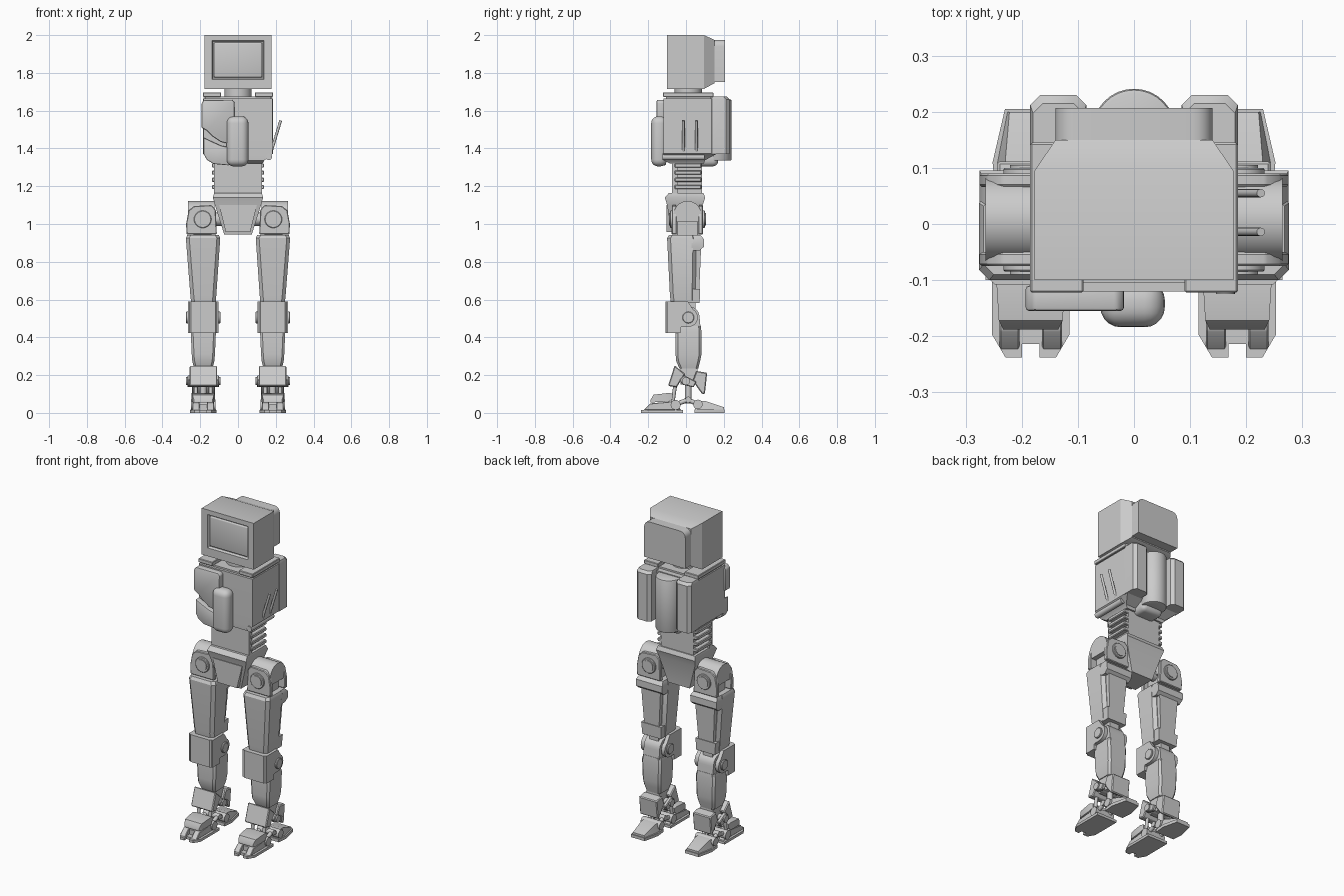
import bpy, bmesh, math
from mathutils import Vector, Matrix


def finish(name, bm, bevel=0, seg=1, mirror=False):
    bmesh.ops.recalc_face_normals(bm, faces=bm.faces)
    if bevel:
        edges = [e for e in bm.edges if e.calc_face_angle(0) > 0.6]
        bmesh.ops.bevel(bm, geom=edges, offset=bevel, segments=seg, profile=0.5,
                        affect='EDGES', clamp_overlap=True)
    me = bpy.data.meshes.new(name)
    bm.to_mesh(me)
    bm.free()
    me.polygons.foreach_set("use_smooth", [True] * len(me.polygons))
    me.set_sharp_from_angle(angle=math.radians(32))
    ob = bpy.data.objects.new(name, me)
    bpy.context.collection.objects.link(ob)
    if mirror:
        ob.modifiers.new("mirror", 'MIRROR')
    return ob


def place(axis, u, v, t):
    return {'x': (t, u, v), 'y': (u, t, v), 'z': (u, v, t)}[axis]


def skin(name, rings, **kw):
    """Join equal-length point rings and cap both ends."""
    bm = bmesh.new()
    rows = [[bm.verts.new(p) for p in r] for r in rings]
    n = len(rows[0])
    for a, b in zip(rows, rows[1:]):
        for i in range(n):
            j = (i + 1) % n
            bm.faces.new((a[i], a[j], b[j], b[i]))
    bm.faces.new(rows[0])
    bm.faces.new(rows[-1])
    return finish(name, bm, **kw)


def loft(name, axis, rings, c=0, **kw):
    """Rectangular sections (t, u0, u1, v0, v1), optionally with cut corners."""
    out = []
    for t, a, b, d, e in rings:
        if c:
            pts = [(a + c, d), (b - c, d), (b, d + c), (b, e - c),
                   (b - c, e), (a + c, e), (a, e - c), (a, d + c)]
        else:
            pts = [(a, d), (b, d), (b, e), (a, e)]
        out.append([place(axis, u, v, t) for u, v in pts])
    return skin(name, out, **kw)


def box(name, x0, x1, y0, y1, z0, z1, **kw):
    return loft(name, 'z', [(z0, x0, x1, y0, y1), (z1, x0, x1, y0, y1)], **kw)


def prism(name, axis, pts, t0, t1, **kw):
    return skin(name, [[place(axis, u, v, t) for u, v in pts] for t in (t0, t1)], **kw)


def rod(name, p0, p1, r, n=24, **kw):
    p0, p1 = Vector(p0), Vector(p1)
    d = p1 - p0
    m = Matrix.Translation((p0 + p1) / 2) @ d.to_track_quat('Z', 'Y').to_matrix().to_4x4()
    bm = bmesh.new()
    bmesh.ops.create_cone(bm, cap_ends=True, segments=n, radius1=r, radius2=r,
                          depth=d.length, matrix=m)
    return finish(name, bm, **kw)


def arc(cu, cv, r, a0, a1, n=10):
    return [(cu + r * math.cos(math.radians(a0 + (a1 - a0) * i / n)),
             cv + r * math.sin(math.radians(a0 + (a1 - a0) * i / n))) for i in range(n + 1)]


# Head: monitor shell with recessed screen, tapered back and rounded rear housing
loft("head_shell", 'y', [(-0.085, -0.132, 0.132, 1.772, 1.965), (-0.1, -0.138, 0.138, 1.766, 1.971),
                         (-0.1, -0.177, 0.177, 1.715, 2.0), (0.095, -0.177, 0.177, 1.715, 2.0),
                         (0.15, -0.14, 0.14, 1.745, 1.975)])
box("screen", -0.128, 0.128, -0.094, -0.06, 1.776, 1.961, bevel=0.008, seg=3)
rear = arc(0.105, 1.94, 0.035, 0, 90, 5) + arc(-0.105, 1.94, 0.035, 90, 180, 5)
prism("head_rear_housing", 'y', rear + [(-0.14, 1.752), (0.14, 1.752)], 0.13, 0.207)
rod("neck", (0, 0.012, 1.64), (0, 0.012, 1.73), 0.072, 32)

# Torso, collar slabs and back packs
loft("torso", 'z', [(1.32, -0.13, 0.13, -0.085, 0.095), (1.337, -0.14, 0.14, -0.118, 0.1),
                    (1.372, -0.183, 0.183, -0.12, 0.163), (1.665, -0.183, 0.183, -0.12, 0.163)])
box("collar_core", -0.175, 0.175, -0.105, 0.13, 1.65, 1.675)
box("collar_slab", 0.09, 0.185, -0.122, 0.145, 1.673, 1.697, bevel=0.003, mirror=True)
loft("back_pack", 'z', [(1.37, 0.085, 0.185, 0.12, 0.23), (1.66, 0.085, 0.185, 0.12, 0.23),
                        (1.675, 0.09, 0.18, 0.12, 0.215)], c=0.018, mirror=True)
rod("back_tank", (0, 0.167, 1.335), (0, 0.167, 1.66), 0.074, 32, bevel=0.008, seg=2)
box("back_lower_bulge", -0.072, 0.072, 0.04, 0.17, 1.305, 1.38, bevel=0.028, seg=4)

# Asymmetric chest plates and front canister
prism("chest_plate_upper", 'y', [(-0.193, 1.64), (-0.178, 1.657), (-0.03, 1.657), (-0.018, 1.645),
                                 (-0.02, 1.54), (-0.05, 1.425), (-0.09, 1.435), (-0.135, 1.465),
                                 (-0.165, 1.495), (-0.193, 1.51)], -0.155, -0.11, bevel=0.006, seg=2)
prism("chest_plate_lower", 'y', [(-0.183, 1.458), (-0.135, 1.435), (-0.09, 1.415), (-0.045, 1.405),
                                 (-0.045, 1.31), (-0.13, 1.318), (-0.165, 1.34), (-0.183, 1.372)],
      -0.153, -0.105, bevel=0.006, seg=2)
box("front_canister", -0.06, 0.055, -0.184, -0.1, 1.305, 1.57, bevel=0.036, seg=5)

# Tilted side rods and lower rail on the right side
for y in (-0.014, 0.055):
    rod("side_rod", (0.172, y, 1.37), (0.226, y, 1.548), 0.0075, 12)
rod("side_rail", (0.163, -0.125, 1.355), (0.163, 0.098, 1.355), 0.017, 16)

# Ribbed waist
box("waist_core", -0.11, 0.11, -0.055, 0.085, 1.14, 1.345)
box("waist_front_plate", -0.127, 0.127, -0.075, -0.045, 1.15, 1.33)
for i in range(4):
    z = 1.185 + i * 0.038
    box("waist_rib", 0.09, 0.138, -0.06, 0.082, z, z + 0.022, bevel=0.004, mirror=True)

# Pelvis wedge and hip axle
loft("pelvis", 'z', [(0.945, -0.073, 0.073, -0.075, 0.07), (1.1, -0.122, 0.122, -0.1, 0.088),
                     (1.14, -0.133, 0.133, -0.112, 0.102), (1.165, -0.126, 0.126, -0.09, 0.092)])
prism("pelvis_front_panel", 'y', [(-0.1, 1.1), (0.1, 1.1), (0.065, 0.958), (-0.065, 0.958)],
      -0.104, -0.07)
rod("hip_axle", (-0.2, 0.008, 1.025), (0.2, 0.008, 1.025), 0.035)

# Hip: arched hood, front and rear plates with joint discs
prism("hip_hood", 'x', arc(0.008, 1.048, 0.074, 0, 180, 14) + [(-0.066, 1.01), (0.082, 1.01)],
      0.125, 0.265, mirror=True)
box("hip_core", 0.14, 0.235, -0.045, 0.06, 0.92, 1.05, mirror=True)
plate = [(0.112, 0.945), (0.118, 1.075), (0.14, 1.1), (0.235, 1.095),
         (0.262, 1.07), (0.275, 1.0), (0.272, 0.945)]
for y0, y1, d0, d1 in ((-0.075, -0.05, -0.085, -0.07), (0.066, 0.09, 0.085, 0.1)):
    prism("hip_plate", 'y', plate, y0, y1, bevel=0.004, mirror=True)
    rod("hip_disc", (0.187, d0, 1.025), (0.187, d1, 1.025), 0.046, 28, bevel=0.003, mirror=True)
    e = -0.005 if d0 < 0 else 0.005
    rod("hip_disc_cap", (0.187, d0 + e, 1.025), (0.187, d1 + e, 1.025), 0.034, 28, mirror=True)

# Thigh: tapered shell with rear bands and a raised outer rail
loft("thigh", 'z', [(0.585, 0.118, 0.248, -0.08, 0.05), (0.62, 0.115, 0.252, -0.085, 0.05),
                    (0.925, 0.094, 0.276, -0.1, 0.055), (0.942, 0.102, 0.268, -0.09, 0.05)],
     c=0.018, mirror=True)
loft("thigh_top_band", 'z', [(0.86, 0.1, 0.27, 0.03, 0.072), (0.88, 0.098, 0.273, 0.03, 0.095),
                             (0.92, 0.095, 0.275, 0.03, 0.095), (0.942, 0.105, 0.265, 0.03, 0.075)],
     mirror=True)
loft("thigh_bottom_band", 'z', [(0.582, 0.12, 0.247, 0.02, 0.072), (0.655, 0.117, 0.253, 0.02, 0.075)],
     mirror=True)
loft("thigh_back_panel", 'z', [(0.64, 0.135, 0.235, 0.03, 0.07), (0.88, 0.118, 0.25, 0.03, 0.08)],
     mirror=True)

# Knee: front guard, side ears, discs and inner knuckle
prism("knee_guard", 'z', [(0.102, -0.03), (0.102, -0.09), (0.118, -0.108), (0.248, -0.108),
                          (0.265, -0.09), (0.265, -0.03)], 0.422, 0.59, mirror=True)
ear = [(-0.1, 0.422), (-0.06, 0.422), (-0.025, 0.455)] + arc(0.012, 0.505, 0.05, -90, 60, 10) + [(0.01, 0.59), (-0.1, 0.59)]
for x0, x1 in ((0.102, 0.125), (0.242, 0.265)):
    prism("knee_ear", 'x', ear, x0, x1, mirror=True)
rod("knee_pin", (0.093, 0.012, 0.505), (0.275, 0.012, 0.505), 0.031, 24, bevel=0.003, mirror=True)
box("knee_link", 0.152, 0.215, -0.04, 0.05, 0.5, 0.6, mirror=True)

# Shin: rounded knuckle top tapering to the ankle
prism("shin_knuckle", 'x', arc(0.012, 0.505, 0.06, 0, 180, 12) + [(-0.052, 0.42), (0.08, 0.42)],
      0.13, 0.237, mirror=True)
loft("shin", 'z', [(0.235, 0.135, 0.232, -0.035, 0.065), (0.275, 0.125, 0.242, -0.052, 0.075),
                   (0.31, 0.122, 0.245, -0.055, 0.082), (0.43, 0.117, 0.25, -0.055, 0.082),
                   (0.46, 0.124, 0.243, -0.052, 0.078)], c=0.012, mirror=True)

# Ankle guards, pin and struts
prism("ankle_front_guard", 'x', [(-0.06, 0.252), (-0.005, 0.205), (-0.05, 0.135), (-0.095, 0.143)],
      0.11, 0.256, bevel=0.005, mirror=True)
prism("ankle_rear_guard", 'x', [(0.055, 0.222), (0.112, 0.212), (0.1, 0.1), (0.085, 0.1), (0.035, 0.17)],
      0.122, 0.244, bevel=0.005, mirror=True)
box("ankle_core", 0.14, 0.227, -0.03, 0.06, 0.15, 0.25, mirror=True)
for x0, x1 in ((0.1, 0.122), (0.245, 0.268)):
    prism("ankle_link", 'x', [(-0.035, 0.175), (-0.01, 0.2), (0.055, 0.165), (0.04, 0.135), (-0.02, 0.15)],
          x0, x1, bevel=0.004, mirror=True)
rod("ankle_pin", (0.092, 0.0, 0.168), (0.276, 0.0, 0.168), 0.021, 20, mirror=True)
rod("ankle_post", (0.184, 0.012, 0.05), (0.184, 0.012, 0.17), 0.018, 16, mirror=True)
rod("ankle_cross", (0.13, 0.012, 0.07), (0.238, 0.012, 0.07), 0.016, 16, mirror=True)
for x in (0.145, 0.223):
    rod("toe_strut", (x, 0.012, 0.07), (x, -0.055, 0.045), 0.012, 12, mirror=True)
    rod("heel_strut", (x, 0.012, 0.07), (x, 0.062, 0.045), 0.012, 12, mirror=True)
    rod("ankle_piston", (x, -0.055, 0.16), (x, -0.07, 0.06), 0.01, 12, mirror=True)

# Toe: notched sole, split claws, raised cap
prism("toe_sole", 'z', [(0.115, -0.015), (0.115, -0.197), (0.139, -0.238), (0.168, -0.238), (0.168, -0.214),
                        (0.2, -0.214), (0.2, -0.238), (0.229, -0.238), (0.253, -0.197), (0.253, -0.015)],
      0, 0.016, mirror=True)
for x0, x1 in ((0.128, 0.164), (0.204, 0.24)):
    prism("toe_claw", 'x', [(-0.225, 0.014), (-0.19, 0.05), (-0.06, 0.062), (-0.025, 0.014)],
          x0, x1, bevel=0.003, mirror=True)
box("toe_base", 0.15, 0.22, -0.18, -0.04, 0.01, 0.045, mirror=True)
loft("toe_cap", 'y', [(-0.188, 0.135, 0.233, 0.056, 0.068), (-0.172, 0.127, 0.241, 0.056, 0.096),
                      (-0.09, 0.122, 0.246, 0.06, 0.106), (-0.068, 0.127, 0.241, 0.075, 0.1)], mirror=True)
rod("toe_joint", (0.12, -0.055, 0.042), (0.248, -0.055, 0.042), 0.026, 20, mirror=True)

# Heel: tapered sole with sloped top
prism("heel_sole", 'z', [(0.122, 0.045), (0.116, 0.11), (0.138, 0.205), (0.23, 0.205), (0.252, 0.11),
                         (0.246, 0.045)], 0, 0.018, mirror=True)
skin("heel_wedge", [[(0.128, 0.05, 0.015), (0.24, 0.05, 0.015), (0.232, 0.055, 0.065), (0.136, 0.055, 0.065)],
                    [(0.124, 0.11, 0.015), (0.244, 0.11, 0.015), (0.23, 0.105, 0.062), (0.138, 0.105, 0.062)],
                    [(0.142, 0.2, 0.015), (0.226, 0.2, 0.015), (0.222, 0.2, 0.03), (0.146, 0.2, 0.03)]],
     mirror=True)
rod("heel_joint", (0.12, 0.063, 0.045), (0.248, 0.063, 0.045), 0.025, 20, mirror=True)
